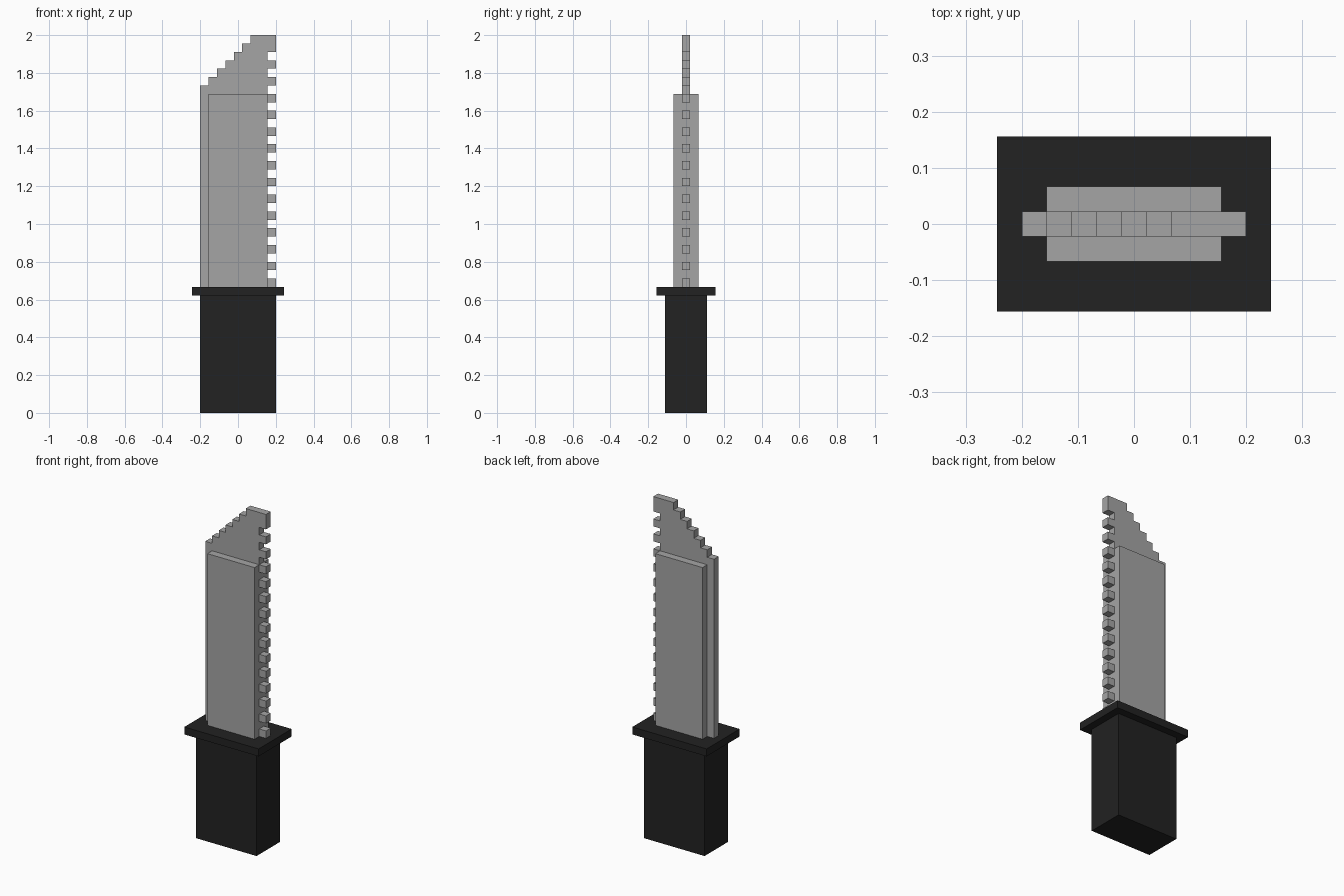
import bpy
import bmesh

cube = bpy.data.objects.get("Cube")
if cube:
    bpy.data.objects.remove(cube, do_unlink=True)

U = 2 / 45  # one block unit


def material(name, value):
    m = bpy.data.materials.new(name)
    m.use_nodes = True
    colour = (value, value, value, 1)
    m.diffuse_color = colour
    m.node_tree.nodes["Principled BSDF"].inputs["Base Color"].default_value = colour
    return m


steel = material("steel grey", 0.375)
black = material("grip black", 0.016)


def extrude_profile(name, outline, half_depth, mat):
    """Extrude an x-z outline (in block units) symmetrically along y."""
    bm = bmesh.new()
    face = bm.faces.new([bm.verts.new((x * U, -half_depth * U, z * U)) for x, z in outline])
    result = bmesh.ops.extrude_face_region(bm, geom=[face])
    back = [v for v in result["geom"] if isinstance(v, bmesh.types.BMVert)]
    bmesh.ops.translate(bm, verts=back, vec=(0, 2 * half_depth * U, 0))
    bmesh.ops.recalc_face_normals(bm, faces=bm.faces)
    mesh = bpy.data.meshes.new(name)
    bm.to_mesh(mesh)
    bm.free()
    mesh.materials.append(mat)
    obj = bpy.data.objects.new(name, mesh)
    bpy.context.collection.objects.link(obj)
    return obj


def box(name, half_x, half_y, z0, z1, mat):
    outline = [(-half_x, z0), (half_x, z0), (half_x, z1), (-half_x, z1)]
    return extrude_profile(name, outline, half_y, mat)


# Grip and guard
box("handle", 4.5, 2.5, 0, 14, black)
box("guard", 5.5, 3.5, 14, 15, black)

# Thick body of the blade
box("blade_body", 3.5, 1.5, 15, 38, steel)

# Thin blade: saw teeth up the right edge, stepped tip down the left edge
outline = [(-4.5, 15)]
for i in range(14):
    z = 15 + 2 * i
    outline += [(4.5, z), (4.5, z + 1), (3.5, z + 1), (3.5, z + 2)]
outline += [(4.5, 43), (4.5, 45), (1.5, 45)]
for i in range(6):
    x, z = 1.5 - i, 44 - i
    outline += [(x, z), (x - 1, z)]
extrude_profile("serrated_blade", outline, 0.5, steel)
